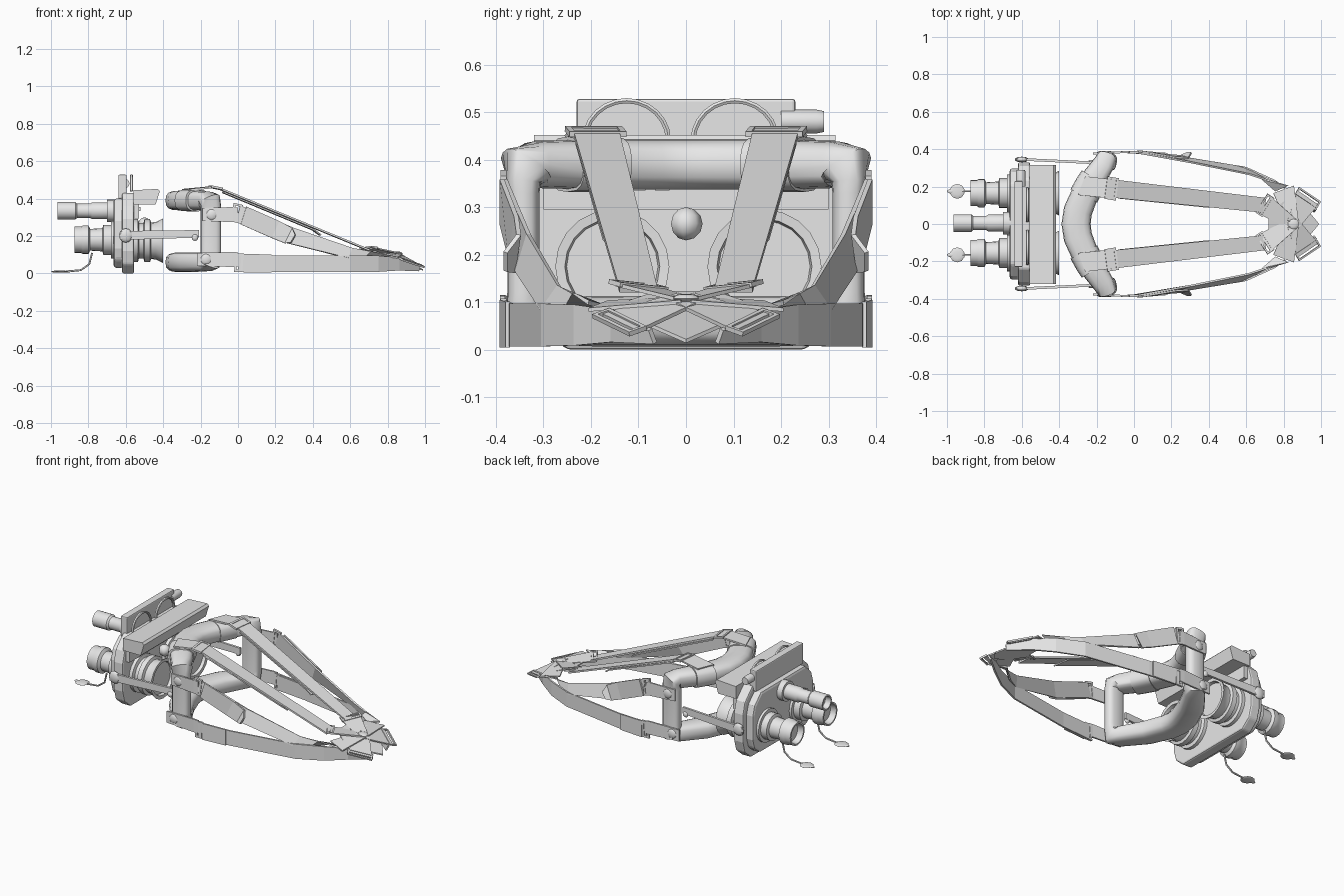
import bpy, bmesh, math
from mathutils import Vector as V

if "Cube" in bpy.data.objects:
    bpy.data.objects.remove(bpy.data.objects["Cube"])

grey = bpy.data.materials.new("light grey")
grey.diffuse_color = (0.8, 0.8, 0.8, 1)
grey.use_nodes = True
grey.node_tree.nodes["Principled BSDF"].inputs["Base Color"].default_value = grey.diffuse_color


def finish(name, bm, smooth=None):
    bmesh.ops.recalc_face_normals(bm, faces=bm.faces)
    me = bpy.data.meshes.new(name)
    bm.to_mesh(me)
    bm.free()
    me.materials.append(grey)
    ob = bpy.data.objects.new(name, me)
    bpy.context.collection.objects.link(ob)
    if smooth:
        bpy.ops.object.select_all(action='DESELECT')
        bpy.context.view_layer.objects.active = ob
        ob.select_set(True)
        bpy.ops.object.shade_smooth_by_angle(angle=math.radians(smooth))
    return ob


def skin(name, rings, closed=False, smooth=None):
    """Bridge rings of equal length; cap the ends unless closed."""
    bm = bmesh.new()
    vs = [[bm.verts.new(p) for p in r] for r in rings]
    n, m = len(vs), len(vs[0])
    for i in range(n if closed else n - 1):
        a, b = vs[i], vs[(i + 1) % n]
        for j in range(m):
            k = (j + 1) % m
            bm.faces.new((a[j], a[k], b[k], b[j]))
    if not closed:
        bm.faces.new(vs[0])
        bm.faces.new(vs[-1])
    return finish(name, bm, smooth)


def lathe(name, prof, c, axis='x', n=20):
    """Round part along x or y; prof = (position, radius)."""
    rings = []
    for p, r in prof:
        ring = []
        for i in range(n):
            t = 2 * math.pi * i / n
            u, w = r * math.cos(t), r * math.sin(t)
            ring.append((p, c[0] + u, c[1] + w) if axis == 'x' else (c[0] + u, p, c[1] + w))
        rings.append(ring)
    return skin(name, rings, smooth=35)


def plate(name, outline, x0, x1, bevel=0.0):
    """yz outline extruded along x."""
    ob = skin(name, [[(x, y, z) for y, z in outline] for x in (x0, x1)])
    if bevel:
        m = ob.modifiers.new("bevel", 'BEVEL')
        m.width, m.segments = bevel, 2
    return ob


def tangents(pts, closed=False):
    n = len(pts)
    return [(pts[(i + 1) % n if closed else min(i + 1, n - 1)]
             - pts[i - 1 if closed else max(i - 1, 0)]).normalized() for i in range(n)]


def pad_tube(name, rows, closed=False, n=16):
    """Sweep a rounded-square section; rows = (x, y, z, half width, half thickness)."""
    pts = [V(r[:3]) for r in rows]
    rings = []
    for p, t, r in zip(pts, tangents(pts, closed), rows):
        u = (V((1, 0, 0)) - t * t.x).normalized()
        v = t.cross(u)
        ring = []
        for i in range(n):
            a = 2 * math.pi * i / n
            c, s = math.cos(a), math.sin(a)
            ring.append(p + u * r[3] * math.copysign(abs(c) ** .7, c)
                        + v * r[4] * math.copysign(abs(s) ** .7, s))
        rings.append(ring)
    return skin(name, rings, closed, smooth=45)


def strap(name, rows, side=1, t=0.005):
    """Flat ribbon; rows = (centre, half-width vector), mirrored in y by side."""
    f = V((1, side, 1))
    pts = [V(c) * f for c, h in rows]
    rings = []
    for p, d, (c, h) in zip(pts, tangents(pts), rows):
        h = V(h) * f
        n = d.cross(h).normalized() * t
        rings.append([p + h + n, p - h + n, p - h - n, p + h - n])
    return skin(name, rings)


def buckle(name, c, u, v, side=1, rim=0.012, t=0.006):
    """Rectangular ring spanned by the half vectors u and v."""
    f = V((1, side, 1))
    c, u, v = V(c) * f, V(u) * f, V(v) * f
    n = u.cross(v).normalized() * t
    rings = []
    for a, b in ((1, 1), (-1, 1), (-1, -1), (1, -1)):
        o = c + u * a + v * b
        i = c + u * a * (1 - rim / u.length) + v * b * (1 - rim / v.length)
        rings.append([o + n, i + n, i - n, o - n])
    return skin(name, rings, closed=True)


def knob(name, c, r, squash=(1, 1, 1), n=10):
    bm = bmesh.new()
    bmesh.ops.create_uvsphere(bm, u_segments=n, v_segments=6, radius=r)
    bmesh.ops.scale(bm, vec=squash, verts=bm.verts)
    bmesh.ops.translate(bm, vec=c, verts=bm.verts)
    return finish(name, bm, 50)


# padded face frame: one closed loop with tight corners
upper = [(-.31, 0, .39, .078, .053), (-.30, .07, .39, .077, .053), (-.25, .19, .39, .072, .053),
         (-.163, .32, .389, .058, .049), (-.147, .337, .383, .056, .058), (-.145, .342, .355, .055, .036),
         (-.145, .342, .33, .055, .034)]
lower = [(x, y, .45 - z, a, b) for x, y, z, a, b in reversed(upper)]
half = upper + lower
pad_tube("face_frame", half + [(x, -y, z, a, b) for x, y, z, a, b in reversed(half[1:-1])], True)

# goggle body
body = [(-.25, 0), (.25, 0), (.31, .05), (.33, .12), (.33, .29), (.31, .36), (.24, .43),
        (-.24, .43), (-.31, .36), (-.33, .29), (-.33, .12), (-.31, .05)]
plate("body_plate", body, -.62, -.555, .01)
plate("body_cover", [(y * .9, .215 + (z - .215) * .86) for y, z in body], -.665, -.61, .015)
plate("top_plate", [(-.23, .4), (.23, .4), (.23, .528), (-.23, .528)], -.64, -.595, .006)

# control box with flared lip, and the button panel below it
skin("control_box", [[(x, y, z) for x, z in ((-.56, .37), (-.56, .445), (-.43, .452), (-.418, .44), (-.44, .37))]
                     for y in (-.32, .315)])
skin("button_panel", [[(x, y, z) for x, z in ((-.56, .295), (-.56, .38), (-.53, .38), (-.53, .295))]
                      for y in (-.30, .30)])
for i in range(4):
    y = -.2 + .05 * i
    skin("control_button", [[(x, y + a, .345 + b) for a, b in
                             ((-.015, -.01), (.015, -.01), (.015, .01), (-.015, .01))] for x in (-.535, -.52)])
lathe("side_knob", [(.20, .025), (.275, .025), (.29, .022)], (-.605, .48), 'y', 12)
knob("centre_knob", (-.5, 0, .265), .035, n=7)
lathe("centre_tube", [(-.66, .06), (-.70, .06), (-.70, .045), (-.78, .045), (-.79, .038), (-.86, .038), (-.87, .047),
                      (-.965, .047), (-.965, .038), (-.93, .034)], (.005, .335))

for s in (1, -1):
    y = .165 if s > 0 else -.155
    # objective lens, eyecup and loop
    lathe("objective_lens", [(-.64, .10), (-.68, .10), (-.68, .08), (-.72, .08), (-.725, .062), (-.79, .058),
                             (-.80, .076), (-.83, .076), (-.84, .07), (-.875, .07), (-.875, .06), (-.84, .052)],
          (y, .18))
    lathe("eyecup", [(-.57, .115), (-.535, .115), (-.53, .095), (-.505, .095), (-.50, .115), (-.47, .115),
                     (-.465, .098), (-.44, .10), (-.40, .12), (-.402, .10), (-.42, .096)], (y, .175))
    cy = .103 if s > 0 else -.125
    arc = [math.pi * i / 12 for i in range(13)]
    pad_tube("cable_loop", [(-.57, cy + .088 * math.cos(a), .44 + .084 * math.sin(a), .008, .006) for a in arc], n=6)
    # lens cap on its cord
    yc = y + .01 * s
    pad_tube("cap_cord", [(-.78, yc, .11, .005, .005), (-.795, yc, .05, .005, .005), (-.84, yc, .018, .005, .005),
                          (-.92, yc, .01, .006, .004)], n=6)
    knob("lens_cap", (-.945, yc, .01), .04, (1, 1, .15))
    knob("cap_tab", (-.975, yc, .01), .025, (1, .5, .2))

    # hinge arm and its rivets
    strap("hinge_arm", [((-.63, .347, .203), (0, 0, .024)), ((-.21, .327, .212), (0, 0, .02))], s, .007)
    knob("hinge_rivet", (-.60, .345 * s, .203), .038, (1, .4, 1))
    knob("arm_rivet", (-.23, .332 * s, .192), .018, (1, .6, 1))

    # upper and lower side straps
    for nm, x, z in (("upper", -.14, .315), ("lower", -.17, .075)):
        knob(nm + "_rivet", (x, .378 * s, z), .032, (1, .42, 1))
        strap(nm + "_tab", [((x - .05, .376, z), (0, 0, .035)), ((-.03, .386, z), (0, 0, .04)),
                            ((.0, .386, z), (0, 0, .038))], s)
    buckle("upper_buckle", (-.005, .384, .322), (.025, 0, -.006), (.006, 0, .05), s)
    buckle("lower_buckle", (.005, .384, .058), (.022, 0, 0), (.004, 0, .05), s)
    strap("upper_side_strap", [((.0, .383, .32), (.012, 0, .044)), ((.28, .343, .203), (.018, -.012, .04)),
                               ((.6, .285, .108), (.012, -.018, .026)), ((.69, .245, .1), (.02, -.01, .018)),
                               ((.79, .19, .095), (.035, .015, .004))], s)
    strap("upper_strap_pad", [((.03, .387, .31), (.015, 0, .048)), ((.2, .363, .235), (.02, -.006, .045)),
                              ((.27, .358, .202), (.02, -.006, .04)), ((.295, .38, .185), (.012, 0, .02))], s)
    strap("lower_side_strap", [((.0, .383, .056), (0, 0, .046)), ((.2, .366, .052), (0, 0, .045)),
                               ((.6, .30, .052), (0, 0, .045)), ((.75, .232, .052), (0, 0, .043)),
                               ((.86, .155, .05), (0, 0, .034)), ((.97, .07, .028), (.005, .005, .014))], s)
    strap("lower_strap_pad", [((.03, .387, .055), (0, 0, .05)), ((.18, .375, .053), (0, 0, .048))], s)

    # top strap with band around the frame and a doubled-back tail
    pad_tube("frame_band", [(-.268, .15 * s, .39, .08, .058), (-.235, .215 * s, .39, .077, .058),
                            (-.215, .25 * s, .39, .074, .058)])
    strap("top_strap", [((-.28, .205, .447), (.02, .05, 0)), ((-.14, .19, .461), (.01, .05, 0)),
                        ((-.09, .187, .45), (.005, .048, 0)), ((.7, .1, .125), (.004, .04, 0))], s)
    strap("top_strap_tail", [((-.08, .184, .434), (.005, .048, 0)), ((.40, .131, .235), (.005, .044, 0)),
                             ((.44, .120, .205), (.004, .03, 0))], s, .004)
    buckle("top_buckle", (-.12, .19, .459), (.03, -.005, -.006), (.008, .06, 0), s)

    # crown arms
    for nm, e, h in (("rear", (.70, .10, .132), (.03, .048, .005)), ("side", (.80, .185, .092), (.055, .02, -.008)),
                     ("front", (.93, .14, .055), (.055, -.037, -.018))):
        strap("crown_" + nm + "_arm", [((.85, 0, .105), V(h) * .55), (e, h)], s, .004)
        if nm != "side":
            buckle("crown_" + nm + "_buckle", V(e) + V((0, 0, .003)),
                   (V(e) - V((.85, 0, .105))).normalized() * .022, V(h) * 1.05, s, .009, .005)

# crown pad and button
pad = [(.72, .06, .124), (.72, -.06, .124), (.80, -.12, .104), (.90, -.11, .070),
       (.99, 0, .022), (.90, .11, .070), (.80, .12, .104)]
skin("crown_pad", [[(x, y, z + d) for x, y, z in pad] for d in (-.008, 0)])
knob("crown_button", (.85, 0, .108), .032, (1, 1, .3))
